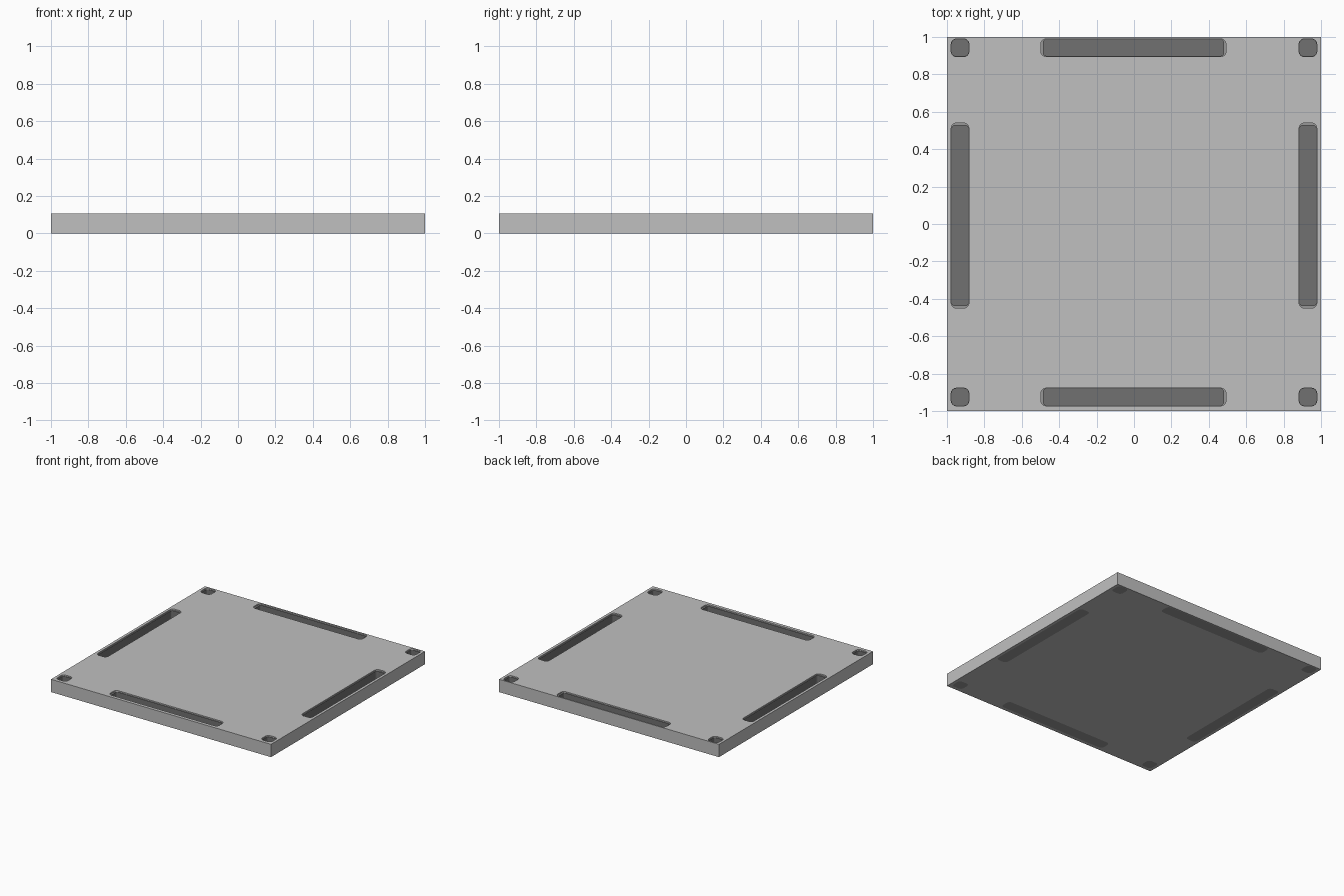
import bpy, bmesh, math

if "Cube" in bpy.data.objects:
    bpy.data.objects.remove(bpy.data.objects["Cube"])

W = 0.095      # slot width
H = 0.105      # plate thickness


def material(name, v):
    m = bpy.data.materials.new(name)
    m.diffuse_color = (v, v, v, 1)
    m.use_nodes = True
    m.node_tree.nodes["Principled BSDF"].inputs["Base Color"].default_value = m.diffuse_color
    return m


light = material("light grey", 0.53)
medium = material("medium grey", 0.31)
dark = material("dark grey", 0.165)


def outline(sx, sy, r, n=4):
    """Rounded rectangle as a list of 2D points, counter-clockwise."""
    pts = []
    for k, (cx, cy) in enumerate([(1, 1), (-1, 1), (-1, -1), (1, -1)]):
        for i in range(n + 1):
            a = math.pi / 2 * (k + i / n)
            pts.append((cx * (sx / 2 - r) + r * math.cos(a),
                        cy * (sy / 2 - r) + r * math.sin(a)))
    return pts


def add_object(name, bm, mats):
    bmesh.ops.recalc_face_normals(bm, faces=bm.faces)
    mesh = bpy.data.meshes.new(name)
    bm.to_mesh(mesh)
    bm.free()
    for m in mats:
        mesh.materials.append(m)
    ob = bpy.data.objects.new(name, mesh)
    bpy.context.collection.objects.link(ob)
    return ob


def stack(bm, rings, center):
    """Skin a closed solid through rings of (points, z, material index)."""
    cx, cy = center
    loops = [[bm.verts.new((x + cx, y + cy, z)) for x, y in pts] for pts, z, _ in rings]
    bm.faces.new(loops[0][::-1]).material_index = rings[0][2]
    for (a, b), ring in zip(zip(loops, loops[1:]), rings[1:]):
        for i in range(len(a)):
            j = (i + 1) % len(a)
            bm.faces.new((a[i], a[j], b[j], b[i])).material_index = ring[2]
    bm.faces.new(loops[-1]).material_index = rings[-1][2]


# Slot layout: name, centre, size
slots = [("back_slot", (-0.003, 0.942), (0.99, W)),
         ("front_slot", (-0.003, -0.925), (0.99, W))]
for side, s in (("left", -1), ("right", 1)):
    slots += [(side + "_slot", (s * 0.93, 0.045), (W, 0.99)),
              (side + "_back_corner_socket", (s * 0.93, 0.942), (W, W)),
              (side + "_front_corner_socket", (s * 0.93, -0.925), (W, W))]

# Plate
bm = bmesh.new()
bmesh.ops.create_cube(bm, size=1)
for v in bm.verts:
    v.co = (v.co.x * 2, v.co.y * 2, (v.co.z + 0.5) * H)
plate = add_object("plate", bm, [light])

# Through holes for the inserts
bm = bmesh.new()
for _, c, (sx, sy) in slots:
    pts = outline(sx, sy, 0.028)
    stack(bm, [(pts, -0.1, 0), (pts, 0.2, 0)], c)
cutter = add_object("slot_cutter", bm, [light])
cutter.hide_render = True
mod = plate.modifiers.new("slots", 'BOOLEAN')
mod.operation = 'DIFFERENCE'
mod.solver = 'EXACT'
mod.object = cutter
bpy.context.view_layer.objects.active = plate
plate.select_set(True)
bpy.ops.object.modifier_apply(modifier=mod.name)
bpy.data.objects.remove(cutter)

# Tray inserts: rounded shell flush with the underside, dark pocket inside
for name, c, (sx, sy) in slots:
    bm = bmesh.new()
    outer = outline(sx, sy, 0.028)
    inner = outline(sx - (0.026 if sx > W else 0.01),
                    sy - (0.026 if sy > W else 0.01), 0.014)
    stack(bm, [(outer, 0, 0), (outer, H - 0.01, 0),
               (inner, H - 0.01, 0), (inner, 0.03, 1)], c)
    add_object(name, bm, [medium, dark])
